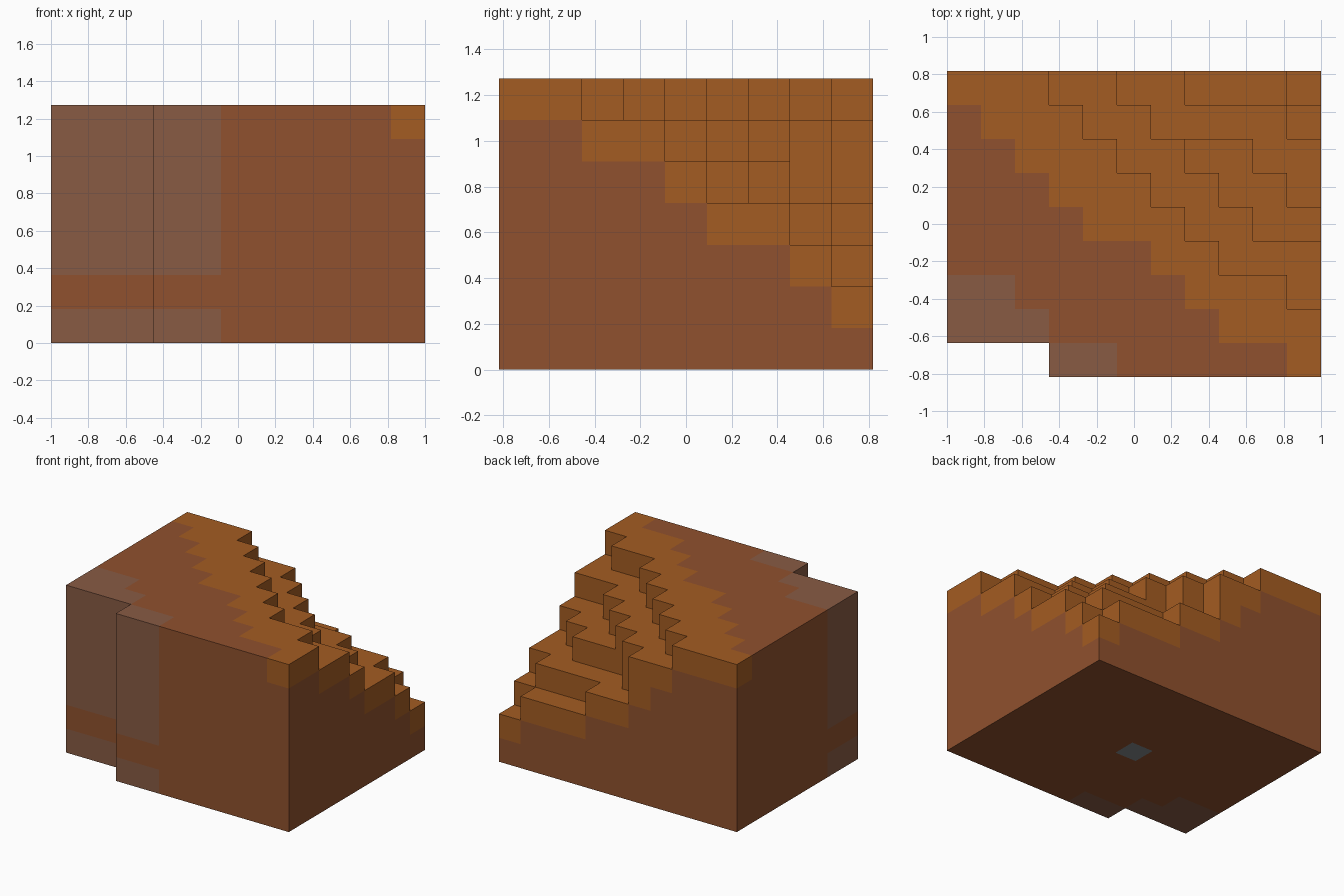
import bpy
import bmesh
from mathutils import Vector

# Remove the default cube only
default_cube = bpy.data.objects.get("Cube")
if default_cube:
    bpy.data.objects.remove(default_cube, do_unlink=True)

# Terrain plan: column heights in cells, rows listed from front to back
HEIGHTS = [
    "00077777777",
    "77777777777",
    "77777777776",
    "77777777666",
    "77777776655",
    "77777766554",
    "77777665544",
    "77776644443",
    "77766443332",
]
CLAY_START = [10, 8, 7, 6, 4, 3, 2, 1, 0]   # first orange column in each row
STONE_END = [5, 3, 2, 0, 0, 0, 0, 0, 0]     # end of the greyish columns in each row
COLS, ROWS = len(HEIGHTS[0]), len(HEIGHTS)
CELL = 2 / COLS
CORE = (COLS // 2, ROWS // 2, 0)            # single slate cell under the middle


def to_linear(value):
    value /= 255
    return value / 12.92 if value <= 0.04045 else ((value + 0.055) / 1.055) ** 2.4


def make_material(name, *rgb):
    colour = [to_linear(v) for v in rgb] + [1]
    material = bpy.data.materials.new(name)
    material.use_nodes = True
    material.diffuse_color = colour
    shader = material.node_tree.nodes["Principled BSDF"]
    shader.inputs["Base Color"].default_value = colour
    shader.inputs["Roughness"].default_value = 0.9
    return material


materials = [
    make_material("brown earth", 144, 81, 46),
    make_material("orange clay", 164, 92, 34),
    make_material("greyish brown stone", 136, 91, 68),
    make_material("slate grey", 130, 136, 140),
]
EARTH, CLAY, STONE, SLATE = range(len(materials))


def height(col, row):
    inside = 0 <= col < COLS and 0 <= row < ROWS
    return int(HEIGHTS[row][col]) if inside else 0


def cell_material(col, row, level):
    if (col, row, level) == CORE:
        return SLATE
    # Clay covers the top layer and every riser of the steps
    clay_floor = height(col, row) - 1
    if col + 1 < COLS:
        clay_floor = min(clay_floor, height(col + 1, row))
    if row + 1 < ROWS:
        clay_floor = min(clay_floor, height(col, row + 1))
    if col >= CLAY_START[row] and level >= clay_floor:
        return CLAY
    # Stone corner, broken by one band of earth
    if col < STONE_END[row] and level != 1:
        return STONE
    return EARTH


def add_face(bm, cell, axis, sign):
    """Add the square side of a cell that points along the signed axis."""
    normal = Vector((0, 0, 0))
    normal[axis] = sign
    u, v = Vector((0, 0, 0)), Vector((0, 0, 0))
    u[(axis + 1) % 3] = 0.5
    v[(axis + 2) % 3] = 0.5 * sign
    centre = Vector(cell) + Vector((0.5, 0.5, 0.5)) + normal / 2
    origin = Vector((COLS / 2, ROWS / 2, 0))
    corners = (-u - v, u - v, u + v, -u + v)
    face = bm.faces.new([bm.verts.new((centre + c - origin) * CELL) for c in corners])
    face.material_index = cell_material(*cell)


# Stepped block: only the exposed sides of the cells
bm = bmesh.new()
for row in range(ROWS):
    for col in range(COLS):
        for level in range(height(col, row)):
            cell = (col, row, level)
            for axis in range(3):
                for sign in (-1, 1):
                    near = list(cell)
                    near[axis] += sign
                    if not 0 <= near[2] < height(near[0], near[1]):
                        add_face(bm, cell, axis, sign)

# Weld the cells and merge flat areas of one colour
bmesh.ops.remove_doubles(bm, verts=bm.verts, dist=CELL / 100)
bmesh.ops.dissolve_limit(bm, angle_limit=0.01, verts=bm.verts, edges=bm.edges,
                         delimit={'MATERIAL'})

mesh = bpy.data.meshes.new("stepped_block")
bm.to_mesh(mesh)
bm.free()
for material in materials:
    mesh.materials.append(material)
block = bpy.data.objects.new("stepped_block", mesh)
bpy.context.collection.objects.link(block)
